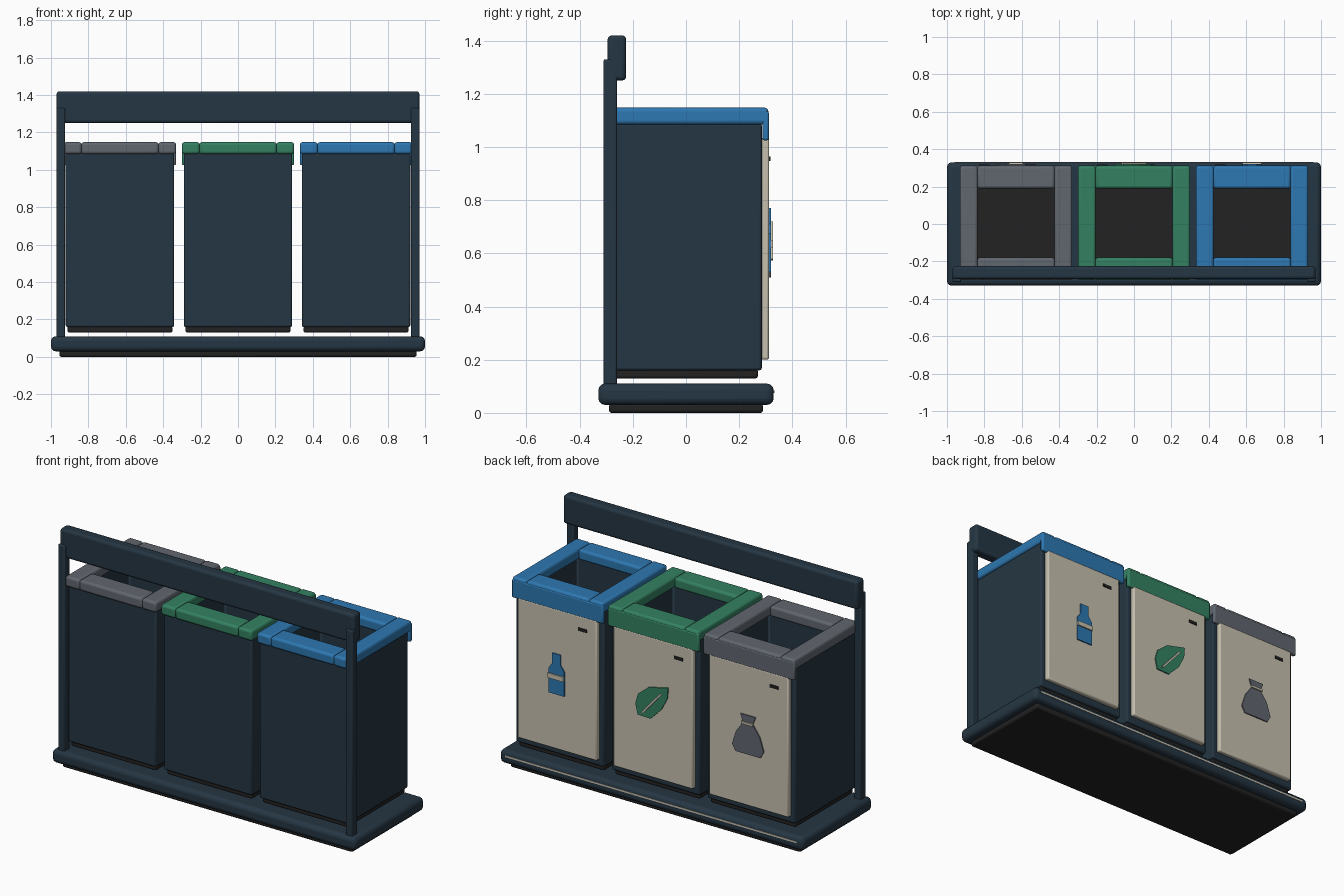
import bpy, bmesh, math
from mathutils import Vector

if "Cube" in bpy.data.objects:
    bpy.data.objects.remove(bpy.data.objects["Cube"])


def material(name, rgb):
    m = bpy.data.materials.new(name)
    lin = [(c / 255 / 12.92) if c < 11 else ((c / 255 + 0.055) / 1.055) ** 2.4 for c in rgb]
    m.diffuse_color = (*lin, 1)
    m.use_nodes = True
    m.node_tree.nodes["Principled BSDF"].inputs["Base Color"].default_value = m.diffuse_color
    return m


NAVY = material("navy metal", (37, 54, 67))
BLACK = material("black rubber", (34, 34, 34))
CREAM = material("cream panel", (199, 192, 175))
GREY = material("grey lid", (97, 103, 111))
GREEN = material("green lid", (52, 129, 98))
BLUE = material("blue lid", (46, 120, 178))


def finish(name, bm, mats, bevel=0.0, segments=2):
    bmesh.ops.recalc_face_normals(bm, faces=bm.faces)
    me = bpy.data.meshes.new(name)
    bm.to_mesh(me)
    bm.free()
    ob = bpy.data.objects.new(name, me)
    bpy.context.collection.objects.link(ob)
    for m in mats:
        me.materials.append(m)
    if bevel:
        b = ob.modifiers.new("Bevel", 'BEVEL')
        b.width, b.segments, b.limit_method = bevel, segments, 'ANGLE'
        bpy.ops.object.select_all(action='DESELECT')
        ob.select_set(True)
        bpy.context.view_layer.objects.active = ob
        bpy.ops.object.shade_smooth_by_angle(angle=math.radians(40))
    return ob


def cuboid(bm, x, y, z):
    verts = bmesh.ops.create_cube(bm, size=1)["verts"]
    for v in verts:
        v.co = Vector([(r[0] + r[1]) / 2 + c * (r[1] - r[0]) for r, c in zip((x, y, z), v.co)])


def box(name, x, y, z, mat, bevel=0.0, segments=2):
    bm = bmesh.new()
    cuboid(bm, x, y, z)
    return finish(name, bm, [mat], bevel, segments)


def plate(name, points, y0, y1, mat):
    """Flat outline in x and z, thickened along y."""
    bm = bmesh.new()
    face = bm.faces.new([bm.verts.new((x, y0, z)) for x, z in points])
    out = bmesh.ops.extrude_face_region(bm, geom=[face])["geom"]
    for v in out:
        if isinstance(v, bmesh.types.BMVert):
            v.co.y = y1
    return finish(name, bm, [mat])


def mirrored(half):
    return half + [(-x, z) for x, z in reversed(half)]


# Base and rail
box("plinth", (-0.955, 0.955), (-0.29, 0.29), (0, 0.035), BLACK, 0.01)
box("base", (-1, 1), (-0.33, 0.33), (0.03, 0.11), NAVY, 0.025, 3)
box("base_strip", (-0.96, 0.96), (0.322, 0.332), (0.074, 0.084), CREAM)
for side, s in (("left", -1), ("right", 1)):
    xs = sorted((s * 0.925, s * 0.97))
    box(side + "_post", xs, (-0.31, -0.26), (0.10, 1.33), NAVY, 0.006)
box("top_rail", (-0.97, 0.97), (-0.295, -0.225), (1.25, 1.42), NAVY, 0.016, 3)


def bin_unit(label, cx, colour):
    # Hollow body
    bm = bmesh.new()
    cuboid(bm, (cx - 0.29, cx + 0.29), (-0.285, 0.285), (0.16, 1.09))
    top = max(bm.faces, key=lambda f: f.calc_center_median().z)
    bmesh.ops.inset_region(bm, faces=[top], thickness=0.025)
    geom = bmesh.ops.extrude_face_region(bm, geom=[top])["geom"]
    for v in geom:
        if isinstance(v, bmesh.types.BMVert):
            v.co.z = 0.20
    if top.is_valid:
        bmesh.ops.delete(bm, geom=[top], context='FACES_ONLY')
    finish(label + "_body", bm, [NAVY], 0.01)
    box(label + "_inner_floor", (cx - 0.26, cx + 0.26), (-0.255, 0.255), (0.20, 0.207), BLACK)
    box(label + "_foot", (cx - 0.28, cx + 0.28), (-0.27, 0.27), (0.13, 0.165), BLACK, 0.008)

    # Lid frame
    z = (1.085, 1.148)
    for part, a, b in (("left", -0.30, -0.205), ("right", 0.205, 0.30)):
        box(f"{label}_lid_{part}", (cx + a, cx + b), (-0.30, 0.31), z, colour, 0.014, 3)
    for part, a, b in (("front", -0.30, -0.18), ("back", 0.19, 0.31)):
        box(f"{label}_lid_{part}", (cx - 0.207, cx + 0.207), (a, b), z, colour, 0.014, 3)
    box(label + "_lid_skirt", (cx - 0.30, cx + 0.30), (0.287, 0.312), (1.025, 1.135), colour, 0.008)

    # Door with keyhole slot
    box(label + "_door", (cx - 0.262, cx + 0.262), (0.28, 0.313), (0.20, 1.035), CREAM, 0.008)
    box(label + "_slot", (cx - 0.198, cx - 0.142), (0.31, 0.318), (0.947, 0.965), BLACK)


PITCH = 0.631
bin_unit("waste", -PITCH, GREY)
bin_unit("compost", 0, GREEN)
bin_unit("bottle", PITCH, BLUE)


def icon(name, cx, points, mat):
    plate(name, [(cx + x, z) for x, z in points], 0.312, 0.320, mat)


def trim(name, cx, points):
    plate(name, [(cx + x, z) for x, z in points], 0.319, 0.328, CREAM)


# Bottle symbol
icon("bottle_symbol", PITCH, mirrored([(0.052, 0.53), (0.052, 0.675), (0.027, 0.71), (0.027, 0.77)]), BLUE)
trim("bottle_band", PITCH, mirrored([(0.052, 0.62), (0.052, 0.648)]))

# Leaf symbol
icon("leaf_symbol", 0, [(0.11, 0.618), (0.092, 0.68), (0.025, 0.734), (-0.105, 0.765),
                        (-0.10, 0.70), (-0.06, 0.622), (0.01, 0.552), (0.095, 0.555)], GREEN)
trim("leaf_vein", 0, [(0.068, 0.578), (0.056, 0.574), (-0.066, 0.714), (-0.056, 0.72)])

# Sack symbol
icon("sack_symbol", -PITCH, mirrored([(0.082, 0.51), (0.104, 0.55), (0.078, 0.63),
                                      (0.032, 0.695), (0.05, 0.742)]), GREY)
trim("sack_tie", -PITCH, mirrored([(0.038, 0.688), (0.038, 0.702)]))
